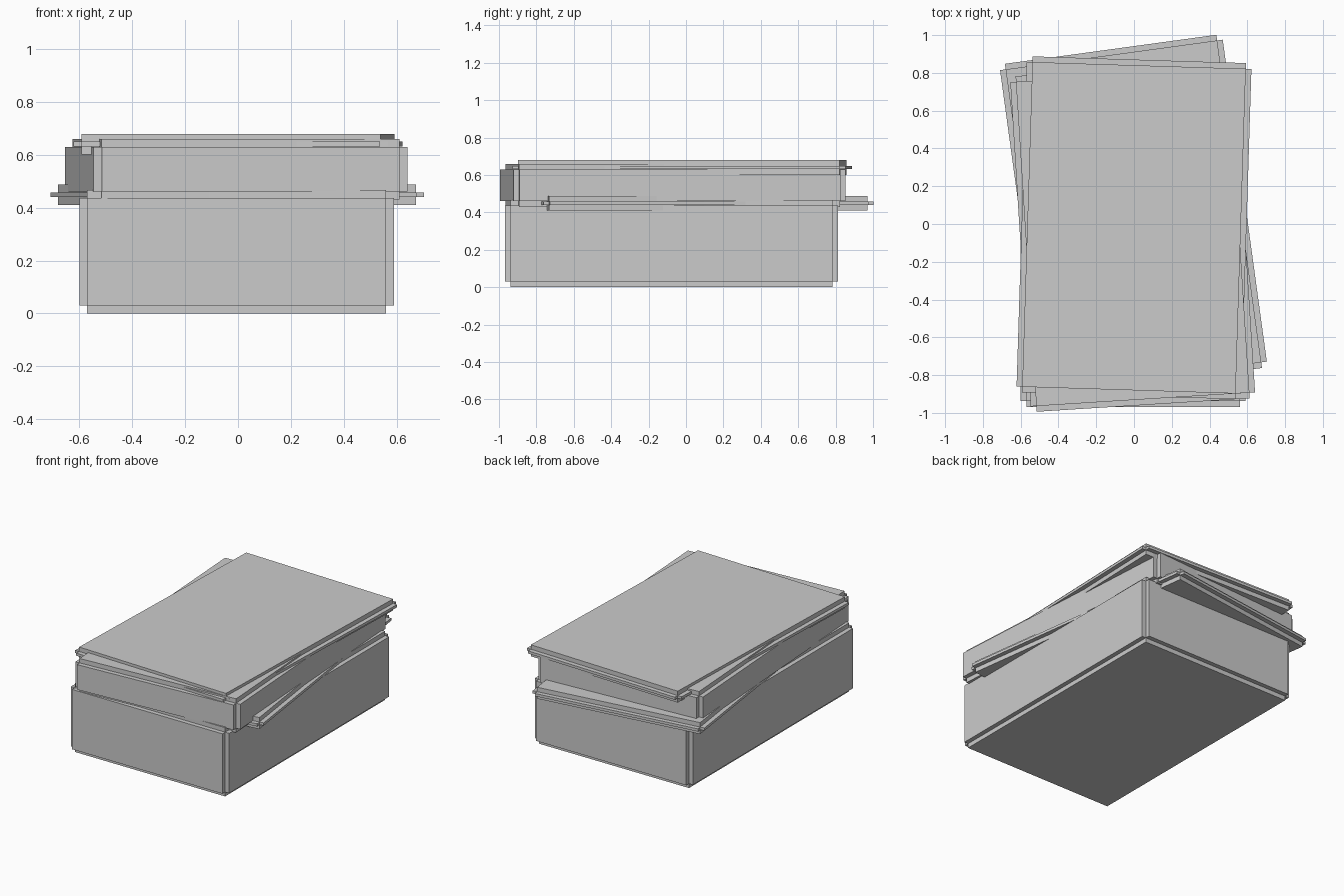
import bpy, bmesh
from math import radians
from mathutils import Matrix

if "Cube" in bpy.data.objects:
    bpy.data.objects.remove(bpy.data.objects["Cube"])

W, D, NOTCH = 1.19, 1.78, 0.03   # shared footprint and edge step


def notched_block(name, centre, z0, z1, angle):
    """Block with square-stepped edges: three crossed boxes, each full along one axis."""
    size = (W, D, z1 - z0)
    bm = bmesh.new()
    for axis in range(3):
        dims = [s if i == axis else s - 2 * NOTCH for i, s in enumerate(size)]
        bmesh.ops.create_cube(bm, size=1, matrix=Matrix.Diagonal((*dims, 1)))
    mesh = bpy.data.meshes.new(name)
    bm.to_mesh(mesh)
    bm.free()
    obj = bpy.data.objects.new(name, mesh)
    obj.location = (*centre, (z0 + z1) / 2)
    obj.rotation_euler.z = radians(angle)
    bpy.context.collection.objects.link(obj)
    return obj


# Stack from the ground up, each layer slightly twisted
notched_block("thick_bottom_block", (-0.005, -0.078), 0.0, 0.467, 0)
notched_block("thin_lower_slab", (-0.003, 0.043), 0.41, 0.488, 7.8)
notched_block("medium_block", (-0.007, -0.07), 0.43, 0.66, 3.6)
notched_block("thin_top_slab", (0.0, -0.02), 0.601, 0.679, -1.8)
